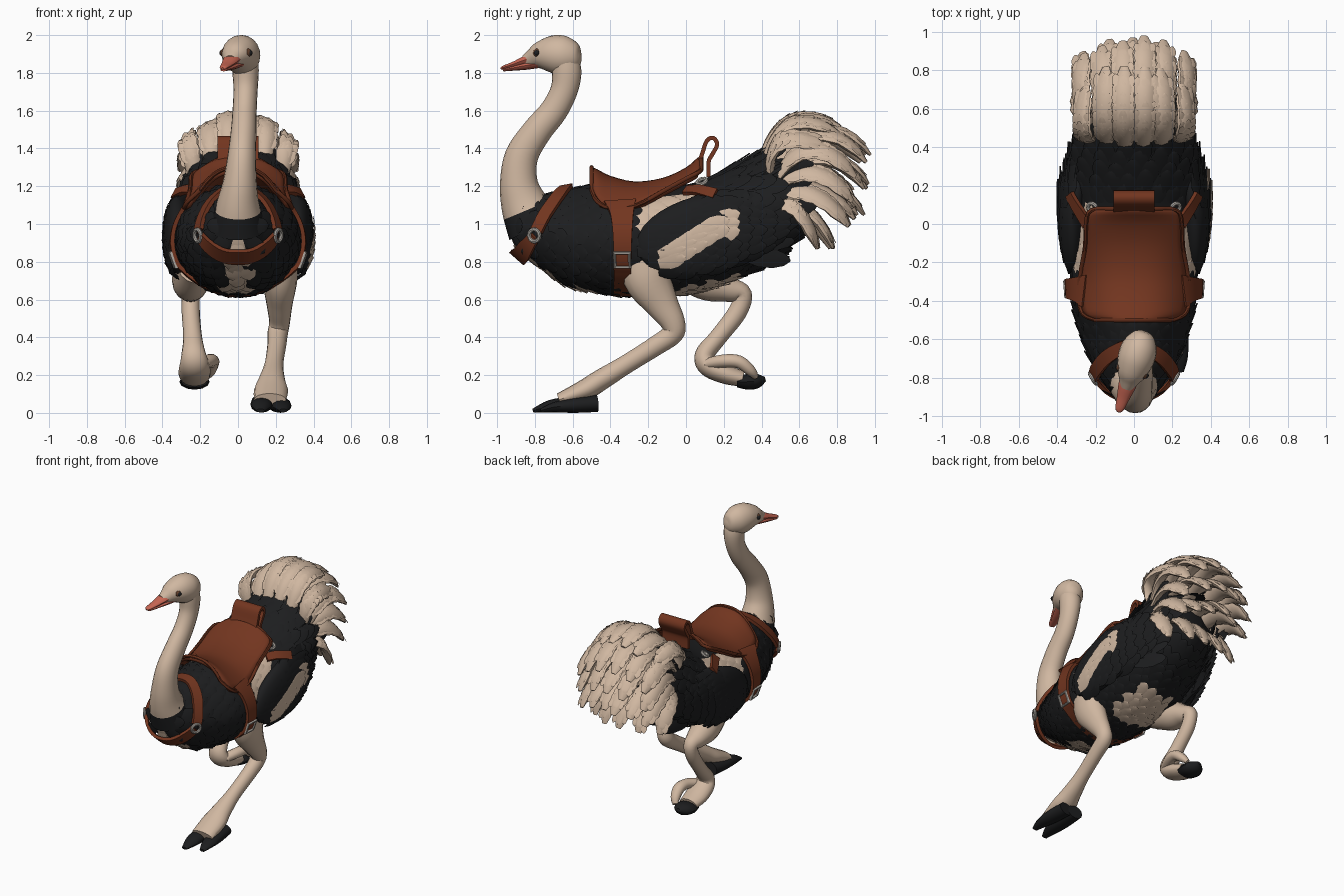
import bpy, bmesh, math, random
from mathutils import Vector as V, Quaternion

if "Cube" in bpy.data.objects:
    bpy.data.objects.remove(bpy.data.objects["Cube"])

random.seed(4)
BLACK, CREAM, LEATHER, DARK_LEATHER, BEAK, METAL, IRIS = range(7)
MATS = []
for name, c in [("black feather", (.012, .0125, .0135)), ("cream", (.63, .475, .355)),
                ("saddle leather", (.17, .036, .014)), ("dark leather", (.12, .026, .01)),
                ("beak coral", (.56, .13, .085)), ("buckle metal", (.45, .42, .38)),
                ("eye brown", (.12, .05, .025))]:
    m = bpy.data.materials.new(name)
    m.diffuse_color = (*c, 1)
    m.use_nodes = True
    m.node_tree.nodes["Principled BSDF"].inputs["Base Color"].default_value = m.diffuse_color
    MATS.append(m)


def finish(bm, name, fix=True, angle=45):
    if fix:
        bmesh.ops.recalc_face_normals(bm, faces=bm.faces[:])
    me = bpy.data.meshes.new(name)
    bm.to_mesh(me)
    bm.free()
    for m in MATS:
        me.materials.append(m)
    me.shade_smooth()
    me.set_sharp_from_angle(angle=math.radians(angle))
    ob = bpy.data.objects.new(name, me)
    bpy.context.collection.objects.link(ob)
    return ob


def spline(pts, k=5):
    # smooth curve through tuples of any length
    out = []
    for i in range(len(pts) - 1):
        a, b, c, d = pts[max(i - 1, 0)], pts[i], pts[i + 1], pts[min(i + 2, len(pts) - 1)]
        for j in range(k):
            t = j / k
            out.append(tuple(.5 * (2*q + (r - p)*t + (2*p - 5*q + 4*r - s)*t*t + (3*q - p - 3*r + s)*t**3)
                             for p, q, r, s in zip(a, b, c, d)))
    return out + [tuple(pts[-1])]


def sweep(bm, path, side=V((1, 0, 0)), mat=0, n=12, tangent=None):
    # path of (x, y, z, half width, half thickness); n = 4 gives a flat strap
    P = [V(p[:3]) for p in path]
    rings = []
    for i, p in enumerate(path):
        t = tangent or (P[min(i + 1, len(P) - 1)] - P[max(i - 1, 0)]).normalized()
        s = side[i] if isinstance(side, list) else side
        s = (s - t * s.dot(t)).normalized()
        u = s.cross(t)
        off, f = (math.pi / 4, 1.414) if n == 4 else (0, 1)
        rings.append([bm.verts.new(P[i] + s * p[3] * f * math.cos(off + 6.28319*k/n)
                                   + u * p[4] * f * math.sin(off + 6.28319*k/n)) for k in range(n)])
    faces = [bm.faces.new(rings[0]), bm.faces.new(rings[-1][::-1])]
    for r, q in zip(rings, rings[1:]):
        faces += [bm.faces.new((r[k], r[(k+1) % n], q[(k+1) % n], q[k])) for k in range(n)]
    for f in faces:
        f.material_index = mat
    return faces


def feather(bm, p, d, nrm, L, W, mat, lift=.12):
    d = (d - nrm * d.dot(nrm)).normalized()
    w = nrm.cross(d)
    rows = []
    for t, wt in ((0, .6), (.35, 1), (.65, .95), (.88, .6), (1, .12)):
        rows.append([bm.verts.new(p + d*L*t + w*W*c*wt + nrm*(lift*L*t + .004 - .16*W*abs(c)))
                     for c in (-1, 0, 1)])
    for r, q in zip(rows, rows[1:]):
        for c in (0, 1):
            bm.faces.new((r[c], q[c], q[c+1], r[c+1])).material_index = mat


# body: sections (y, centre z, half width, half height)
BODY = spline([(-.93, 1.0, .05, .06), (-.89, .985, .11, .13), (-.8, .965, .175, .175), (-.65, .93, .25, .245),
               (-.45, .92, .31, .285), (-.2, .905, .325, .285), (.05, .93, .335, .29), (.25, 1.01, .33, .3),
               (.42, 1.09, .29, .295), (.54, 1.13, .22, .22), (.6, 1.14, .1, .1)], 6)


def section(y):
    y = min(max(y, BODY[0][0]), BODY[-1][0])
    for a, b in zip(BODY, BODY[1:]):
        if y <= b[0]:
            t = (y - a[0]) / (b[0] - a[0])
            return [p + (q - p) * t for p, q in zip(a, b)]
    return BODY[-1]


def egg(y, s):
    # narrows the upper shoulders in front of the saddle
    return 1 - .25 * max(0, s) * min(1, max(0, (-.4 - y) / .25))


def on_body(y, deg, off=0):
    def P(y, th):
        y, zc, w, h = section(y)
        return V((w * math.cos(th) * egg(y, math.sin(th)), y, zc + h * math.sin(th)))
    th = math.radians(deg)
    n = (P(y + .01, th) - P(y - .01, th)).cross(P(y, th + .05) - P(y, th - .05)).normalized()
    return P(y, th) + n * off, n


def body_colour(y, deg):
    up = abs(abs((deg + 90) % 360 - 180))          # degrees away from straight up
    down = 180 - up
    chest = y < -.5 and down < 18
    belly = -.07 < y < .23 and down < 32
    flank = -.29 < y < .07 and 30 < up < 76 - 120 * max(0, y + .2)
    return CREAM if chest or belly or flank else BLACK


bm = bmesh.new()
for f in sweep(bm, [(0, y, z, w, h) for y, z, w, h in BODY], n=32, tangent=V((0, 1, 0))):
    c = f.calc_center_median()
    y, zc, w, h = section(c.y)
    f.material_index = body_colour(y, math.degrees(math.atan2((c.z - zc) / h, c.x / w)))
for v in bm.verts:
    y, zc, w, h = section(v.co.y)
    v.co.x *= egg(y, (v.co.z - zc) / h)
finish(bm, "body")

# overlapping body feathers
bm = bmesh.new()
for i in range(29):
    y = -.91 + i * .051
    _, _, w, h = section(y)
    rear = max(0, (y - .05) / .5)
    n = max(8, int(3.14 * (w + h) / (.07 + .03 * rear)))
    for k in range(n):
        deg = 360 * (k + .5 * (i % 2)) / n + random.uniform(-2, 2)
        if -.5 < y < .06 and 50 < deg % 360 < 130:
            continue
        p, nr = on_body(y, deg)
        L = (.1 + .1 * rear) * random.uniform(.85, 1.2)
        feather(bm, p, V((0, 1, 0)), nr, L, .042 + .015 * rear, body_colour(y + .04, deg), .07 + .12 * rear)
for sx in (1, -1):                                  # dark quills beside the tail root
    for k in range(4):
        feather(bm, V((sx * .26, .41, 1.08 + .05 * k)), V((0, 1, .05 + .1 * k)), V((sx, .1, 0)).normalized(), .28, .055, BLACK, .1)
finish(bm, "body_feathers", False, 60)

# folded wings, the right one with a pale diagonal patch
for sx, tag in ((1, "right"), (-1, "left")):
    bm = bmesh.new()
    angles = [math.radians(-88 + 11 * k) for k in range(17)]
    sweep(bm, [(sx * (.32 - .08 * max(0, math.sin(a))), .1 + .36 * math.sin(a), .95 + .09 * math.sin(a),
                .075 * math.cos(a) + .002, .2 * math.cos(a) + .002) for a in angles], n=20)
    finish(bm, tag + "_wing")
    bm = bmesh.new()
    for i in range(13):
        for j in range(9):
            a, b = -.97 + i * .155, -.96 + (j + .5 * (i % 2)) * .225
            if a * a + b * b > 1:
                continue
            h = math.sqrt(1 - a * a - b * b)
            p = V((sx * (.32 + .078 * h - .08 * max(0, a)), .1 + .37 * a, .95 + .2 * b + .09 * a))
            nr = V((sx * (h + .25) / .08, a / .37 + 1, b / .2)).normalized()
            pale = sx > 0 and -.17 < p.y < .17 and abs(p.z - .845 - .55 * (p.y + .1)) < .056
            L = .15 if pale else random.uniform(.12, .16) + .05 * max(0, a)
            feather(bm, p + nr * (.006 if pale else 0), V((0, 1, .3 if pale else .1)), nr, L, .042, CREAM if pale else BLACK, .06)
    for k in range(5):                              # long trailing quills
        feather(bm, V((sx * .27, .3 + .02 * k, .84 + .08 * k)), V((0, 1, -.12 + .08 * k)), V((sx, .3, 0)).normalized(),
                .27, .055, BLACK, -.05)
    finish(bm, tag + "_wing_feathers", False, 60)

# tail: rows of arching plumes (root, control, tip in y-z; side drop; count)
bm, fr = bmesh.new(), bmesh.new()
ROWS = [((.4, 1.32), (.52, 1.69), (.85, 1.52), .11, 6), ((.42, 1.3), (.74, 1.69), (.99, 1.37), .12, 6),
        ((.42, 1.25), (.79, 1.5), (.98, 1.21), .09, 5), ((.42, 1.18), (.77, 1.32), (.95, 1.05), .06, 6),
        ((.42, 1.1), (.7, 1.15), (.81, .87), 0, 5)]
for root, ctl, tip, drop, n in ROWS:
    for k in range(n):
        s = 2 * k / (n - 1) - 1
        dz, dy = drop * s * s, .08 * s * s + random.uniform(0, .04)
        A = V((.22 * s, root[0] + .05 * s * s, root[1] - dz * .6))
        B = V((.3 * s, ctl[0] - dy, ctl[1] - dz * 1.4 + random.uniform(-.03, .02)))
        C = V((.255 * s + random.uniform(-.02, .02), tip[0] - dy, tip[1] - dz))
        side = V((math.cos(s * .8), 0, -math.sin(s * .8)))
        path = []
        for q in range(12):
            t = q / 11
            p = A * (1 - t)**2 + B * 2 * t * (1 - t) + C * t * t
            w = .066 * (.62 + .38 * math.sin(math.pi * min(1, t * .8))) * (1 if q % 2 else .86)
            path.append((*p, (w, .045, .02)[max(0, q - 9)], (.026, .02, .008)[max(0, q - 9)]))
        sweep(bm, path, side, CREAM, 8)
        for q in range(2, 10):
            t = (V(path[q + 1][:3]) - V(path[q - 1][:3])).normalized()
            up = side.cross(t).normalized()
            for e in (-1, 0, 1):
                feather(fr, V(path[q][:3]) + side * e * .03 + up * (.022 - .006 * abs(e)), t + side * e * .22, up,
                        random.uniform(.06, .085), .022, CREAM, -.12)
finish(bm, "tail_plumes")
finish(fr, "tail_barbs", False, 60)

# neck
bm = bmesh.new()
pts = [(0, -.8, .98, .15, .15), (.0, -.855, 1.1, .115, .125), (.01, -.885, 1.22, .09, .1), (.02, -.87, 1.36, .075, .088),
       (.03, -.79, 1.49, .068, .078), (.035, -.7, 1.6, .064, .073), (.04, -.645, 1.71, .064, .072),
       (.04, -.632, 1.81, .07, .078), (.035, -.65, 1.89, .07, .07)]
for f in sweep(bm, spline(pts, 5), mat=CREAM, n=20):
    c = f.calc_center_median()
    if c.z < 1.07 + .3 * (c.y + .85):
        f.material_index = BLACK
finish(bm, "neck")

# head and beak, turned a little to one side
D = V((-.31, -.95, 0)).normalized()
SIDE = V((D.y, -D.x, 0))


def along(rows):
    return spline([(*(V((.02, -.67, z)) + D * t), a, b) for t, z, a, b in rows], 4)


bm = bmesh.new()
sweep(bm, along([(-.118, 1.885, .015, .015), (-.1, 1.885, .055, .065), (-.04, 1.89, .09, .1), (.03, 1.898, .096, .102),
                 (.1, 1.892, .08, .078), (.15, 1.875, .055, .052), (.19, 1.86, .035, .035)]), SIDE, CREAM, 20)
finish(bm, "head")
bm = bmesh.new()
sweep(bm, along([(.12, 1.882, .05, .03), (.18, 1.868, .046, .027), (.25, 1.845, .033, .017), (.31, 1.828, .022, .011),
                 (.325, 1.823, .008, .005)]), SIDE, BEAK, 12)
sweep(bm, along([(.1, 1.848, .052, .02), (.18, 1.838, .042, .021), (.25, 1.826, .03, .014), (.31, 1.816, .018, .008)]),
      SIDE, BEAK, 12)
finish(bm, "beak")
bm = bmesh.new()
for e in (-1, 1):
    for r, o, mat in ((.025, .062, IRIS), (.016, .076, BLACK)):
        vs = bmesh.ops.create_uvsphere(bm, u_segments=12, v_segments=8, radius=r)["verts"]
        bmesh.ops.translate(bm, verts=vs, vec=V((.02, -.67, 1.906)) + D * .1 + SIDE * e * o)
        for f in {f for v in vs for f in v.link_faces}:
            f.material_index = mat
finish(bm, "eyes")

# planted leg and raised leg
LEGS = {"planted": [(.21, -.2, .84, .1, .16), (.22, -.2, .71, .095, .13), (.22, -.13, .58, .07, .09),
                    (.22, -.07, .48, .055, .065), (.21, -.07, .42, .054, .057), (.205, -.16, .355, .05, .052),
                    (.19, -.32, .255, .05, .05), (.18, -.45, .175, .07, .056), (.175, -.54, .12, .09, .055),
                    (.17, -.67, .07, .085, .035)],
        "raised": [(-.23, 0, .8, .1, .15), (-.25, .12, .7, .1, .11), (-.25, .23, .655, .075, .07),
                   (-.25, .3, .625, .05, .05), (-.25, .27, .53, .048, .05), (-.24, .17, .4, .05, .047),
                   (-.235, .1, .31, .065, .052), (-.23, .12, .25, .08, .058), (-.23, .21, .205, .085, .052),
                   (-.23, .3, .18, .07, .042)]}
TOES = {"planted": [[(.13, -.47, .055, .06, .05), (.125, -.6, .045, .06, .044), (.125, -.72, .035, .052, .033), (.12, -.81, .012, .022, .01)],
                    [(.21, -.47, .05, .06, .045), (.225, -.6, .04, .058, .04), (.235, -.7, .03, .045, .026), (.24, -.77, .012, .02, .01)]],
        "raised": [[(-.23, .27, .165, .07, .03), (-.23, .33, .165, .08, .042), (-.23, .38, .17, .062, .038), (-.23, .42, .18, .015, .012)]]}
for tag in LEGS:
    bm = bmesh.new()
    sweep(bm, spline(LEGS[tag], 5), mat=CREAM, n=16)
    if tag == "raised":
        sweep(bm, spline([(-.19, .11, .26, .04, .03), (-.15, .2, .275, .04, .036), (-.14, .28, .27, .042, .036),
                          (-.15, .34, .225, .035, .03), (-.17, .37, .19, .02, .015)], 4), mat=CREAM, n=10)
    finish(bm, tag + "_leg")
    bm = bmesh.new()
    for toe in TOES[tag]:
        sweep(bm, spline(toe, 4), mat=BLACK, n=12)
    finish(bm, tag + "_toes")

# saddle seat: a curved sheet with dropped flaps, plus a darker rim
PROFILE = spline([(-.5, 1.3, .2, .12), (-.47, 1.29, .265, .17), (-.4, 1.255, .285, .17), (-.27, 1.225, .28, .13),
                  (-.12, 1.245, .255, .07), (0, 1.3, .25, .06), (.06, 1.35, .235, .08), (.08, 1.355, .19, .07)], 3)
seat = lambda row, v: V((row[2] * v, row[0], row[1] - row[3] * abs(v)**2.6))
bm = bmesh.new()
grid = [[bm.verts.new(seat(r, -1 + k / 8)) for k in range(17)] for r in PROFILE]
for r, q in zip(grid, grid[1:]):
    for k in range(16):
        bm.faces.new((r[k], r[k+1], q[k+1], q[k])).material_index = LEATHER
ob = finish(bm, "seat")
mod = ob.modifiers.new("thickness", "SOLIDIFY")
mod.thickness = .03
bm = bmesh.new()
edge = [seat(PROFILE[0], v / 6) for v in range(-6, 7)] + [seat(r, 1) for r in PROFILE[1:]]
edge += [seat(PROFILE[-1], v / 6) for v in range(5, -7, -1)] + [seat(r, -1) for r in PROFILE[-2::-1]]
sweep(bm, [(*p, .012, .012) for p in edge], V((.3, .2, 1)), DARK_LEATHER, 8)
finish(bm, "seat_rim")


# straps laid on the body: keys are (y, degrees, half width, height off the body)
def strap(bm, keys, k=5, mat=LEATHER):
    path, sides = [], []
    rows = spline(keys, k)
    pts = [on_body(y, d, off) for y, d, w, off in rows]
    for i, (p, nr) in enumerate(pts):
        t = pts[min(i + 1, len(pts) - 1)][0] - pts[max(i - 1, 0)][0]
        sides.append(nr.cross(t).normalized())
        path.append((*p, rows[i][2], .011))
    sweep(bm, path, sides, mat, 4)


def ring(name, p, nr, size, segs):
    turn = Quaternion((0, 0, 1), math.pi / 4)
    bpy.ops.mesh.primitive_torus_add(major_segments=segs, minor_segments=8, major_radius=size, minor_radius=.011,
                                     location=p, rotation=(nr.to_track_quat('Z', 'Y') @ turn).to_euler())
    bpy.context.object.name = name
    bpy.context.object.data.materials.append(MATS[METAL])


bm = bmesh.new()
mirror = lambda keys, sx: [(y, d if sx > 0 else 180 - d, w, o) for y, d, w, o in keys]
for sx in (1, -1):
    strap(bm, mirror([(-.35, 42, .085, .024), (-.34, 28, .062, .024), (-.335, 5, .05, .028), (-.335, -22, .046, .028),
                      (-.335, -34, .045, .014), (-.335, -55, .045, 0), (-.335, -91, .045, -.002)], sx))
    strap(bm, mirror([(-.78, 0, .034, .024), (-.74, 25, .036, .024), (-.685, 50, .036, .024), (-.64, 74, .034, .022),
                      (-.63, 91, .034, .02)], sx))
    strap(bm, mirror([(.0, 50, .03, .045), (.08, 43, .03, .06), (.17, 31, .03, .06)], sx))
    for name, y, d, size, segs, off in (("girth_buckle", -.335, -18, .056, 4, .04), ("chest_ring", -.785, -6, .032, 16, .036),
                                        ("rear_ring", .1, 55, .025, 16, .05)):
        p, nr = on_body(y, d if sx > 0 else 180 - d, off)
        ring(name, p, nr, size, segs)
finish(bm, "girth_and_collar_straps")
bm = bmesh.new()
strap(bm, [(-.79, -8, .03, .026), (-.845, -42, .046, .026), (-.876, -90, .05, .024), (-.845, -138, .046, .026), (-.79, -172, .03, .026)])
finish(bm, "chest_band")

# rear handle: a broad leather loop behind the seat
bm = bmesh.new()
sweep(bm, [(*p, .108, .011) for p in spline([(0, .06, 1.3), (0, .085, 1.37), (0, .11, 1.44), (0, .145, 1.455), (0, .165, 1.42),
      (0, .14, 1.37), (0, .12, 1.33), (0, .12, 1.25)], 4)], mat=LEATHER, n=4)
finish(bm, "rear_handle")
